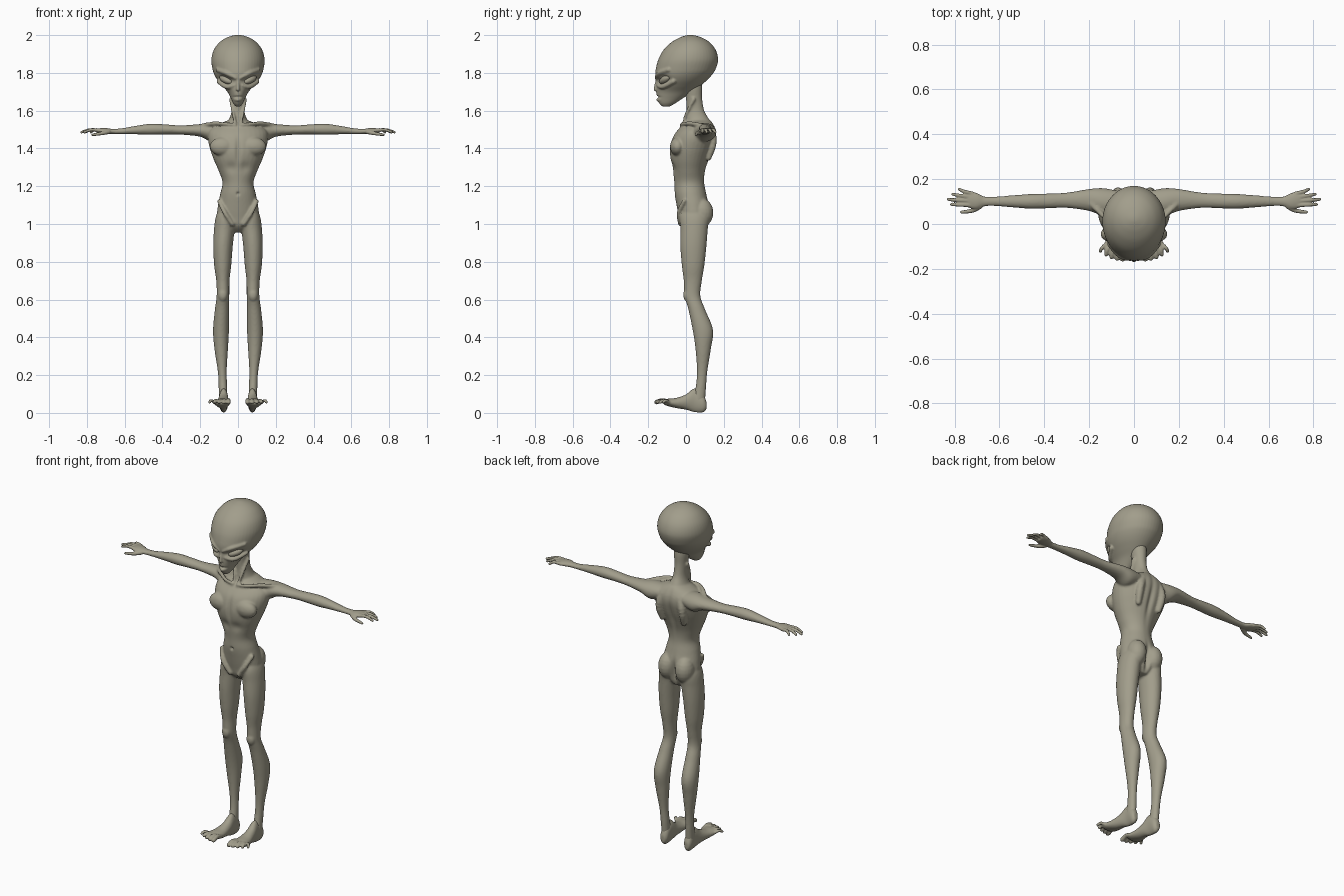
import bpy, bmesh, math
from mathutils import Vector, Matrix

skin = bpy.data.materials.new("grey olive skin")
skin.diffuse_color = (0.36, 0.34, 0.26, 1)


def spline(rows, steps=6):
    """Smooth Catmull-Rom interpolation through rows of numbers."""
    rows = [Vector(r) for r in rows]
    out = []
    for i in range(len(rows) - 1):
        a, b = rows[max(i - 1, 0)], rows[i]
        c, d = rows[i + 1], rows[min(i + 2, len(rows) - 1)]
        for k in range(steps):
            t = k / steps
            out.append(0.5 * (2 * b + (c - a) * t + (2 * a - 5 * b + 4 * c - d) * t * t
                              + (3 * b - a - 3 * c + d) * t ** 3))
    return out + [rows[-1]]


def skin_rings(bm, rings):
    loops = [[bm.verts.new(p) for p in ring] for ring in rings]
    n = len(loops[0])
    for r, s in zip(loops, loops[1:]):
        for i in range(n):
            bm.faces.new((r[i], r[(i + 1) % n], s[(i + 1) % n], s[i]))
    bm.faces.new(loops[0])
    bm.faces.new(loops[-1])


def loft(bm, axis, rows, n=32):
    """Rows are position on axis, then low/high limits on the two other axes."""
    ia = "xyz".index(axis)
    iu, iv = [i for i in range(3) if i != ia]
    rings = []
    for t, u0, u1, v0, v1 in spline(rows):
        ring = []
        for k in range(n):
            a = 2 * math.pi * k / n
            p = [0, 0, 0]
            p[ia] = t
            p[iu] = (u0 + u1) / 2 + (u1 - u0) / 2 * math.cos(a)
            p[iv] = (v0 + v1) / 2 + (v1 - v0) / 2 * math.sin(a)
            ring.append(p)
        rings.append(ring)
    skin_rings(bm, rings)


def centred(rows):
    return [(z, -w, w, y0, y1) for z, w, y0, y1 in rows]


def tube(bm, rows, n=12):
    """Rows are x, y, z, radius; the ends are rounded with balls."""
    pts = spline(rows, 5)
    rings = []
    for i, p in enumerate(pts):
        d = pts[min(i + 1, len(pts) - 1)].xyz - pts[max(i - 1, 0)].xyz
        q = d.to_track_quat('Z', 'Y')
        rings.append([p.xyz + q @ Vector((math.cos(k * 2 * math.pi / n) * p.w,
                      math.sin(k * 2 * math.pi / n) * p.w, 0)) for k in range(n)])
    skin_rings(bm, rings)
    for p in (pts[0], pts[-1]):
        ball(bm, p.xyz, (p.w,) * 3, 12)


def ball(bm, c, r, n=20, tilt=Matrix()):
    m = Matrix.Translation(c) @ tilt @ Matrix.Diagonal((*r, 1))
    bmesh.ops.create_uvsphere(bm, u_segments=n, v_segments=n // 2, radius=1, matrix=m)


def mirror(bm):
    g = bmesh.ops.duplicate(bm, geom=bm.verts[:] + bm.edges[:] + bm.faces[:])["geom"]
    for v in g:
        if isinstance(v, bmesh.types.BMVert):
            v.co.x *= -1


def finish(name, bm, voxel=0, smooth=2, dents=()):
    """Fuse the pieces, then press in dents given as centre, radii, y push."""
    bmesh.ops.recalc_face_normals(bm, faces=bm.faces[:])
    me = bpy.data.meshes.new(name)
    bm.to_mesh(me)
    bm.free()
    ob = bpy.data.objects.new(name, me)
    bpy.context.collection.objects.link(ob)
    if voxel:
        rm = ob.modifiers.new("fuse", 'REMESH')
        rm.mode, rm.voxel_size = 'VOXEL', voxel
        sm = ob.modifiers.new("soften", 'SMOOTH')
        sm.factor, sm.iterations = 0.5, smooth
        dg = bpy.context.evaluated_depsgraph_get()
        me = bpy.data.meshes.new_from_object(ob.evaluated_get(dg))
        ob.modifiers.clear()
        ob.data = me
    for v in me.vertices:
        p = Vector((abs(v.co.x), v.co.y, v.co.z))
        for c, r, push in dents:
            d = sum(((p[i] - c[i]) / r[i]) ** 2 for i in range(3))
            if d < 9:
                v.co.y += push * math.exp(-d)
    me.materials.clear()
    me.materials.append(skin)
    me.shade_smooth()
    return ob


# Body: legs and arms first, mirrored, then torso and neck
bm = bmesh.new()
loft(bm, 'z', [(1.10, .03, .09, 0, .08), (1.04, .012, .117, -.03, .12), (.97, .018, .127, -.03, .115),
               (.88, .028, .131, -.03, .108), (.78, .036, .126, -.022, .097), (.70, .045, .115, -.012, .084),
               (.62, .046, .113, -.008, .076), (.55, .048, .122, .012, .1), (.44, .048, .132, .035, .143),
               (.34, .053, .125, .05, .132), (.22, .06, .107, .058, .113), (.13, .057, .102, .05, .106),
               (.06, .056, .1, .03, .1)])
loft(bm, 'x', [(.08, .03, .15, 1.45, 1.532), (.14, .035, .16, 1.435, 1.535), (.2, .058, .156, 1.462, 1.529),
               (.3, .072, .14, 1.473, 1.522), (.38, .07, .136, 1.474, 1.527), (.46, .068, .134, 1.472, 1.531),
               (.54, .074, .128, 1.475, 1.52), (.62, .08, .122, 1.476, 1.506), (.68, .08, .122, 1.476, 1.504)])
ball(bm, (.08, .005, .625), (.025, .02, .035))                  # kneecap
ball(bm, (.055, .085, 1.06), (.052, .06, .075))                 # buttock
ball(bm, (.08, -.045, 1.41), (.07, .04, .05))                   # chest muscle
tube(bm, [(.015, -.025, 1.525, .009), (.07, -.015, 1.53, .009), (.13, .03, 1.532, .011), (.19, .09, 1.52, .012)])
tube(bm, [(.012, -.015, 1.525, .008), (.025, .0, 1.58, .008), (.038, .04, 1.66, .01)])   # neck tendon
tube(bm, [(.05, .135, 1.50, .018), (.075, .142, 1.43, .022), (.07, .12, 1.35, .015)])    # shoulder blade
tube(bm, [(.03, -.03, 1.0, .012), (.07, -.038, 1.06, .012), (.098, -.01, 1.12, .012)])   # hip bone
for i in range(4):                                              # ribs
    z, w = 1.40 - i * .035, .142 - i * .014
    tube(bm, [(w * .45, -.072 + i * .006, z - .015, .007), (w * .85, -.025, z - .005, .007), (w * .97, .03, z + .015, .007)])
mirror(bm)
loft(bm, 'z', centred([(.955, .03, .01, .09), (.99, .085, -.025, .11), (1.04, .11, -.038, .123),
                       (1.10, .106, -.05, .122), (1.16, .094, -.06, .108), (1.22, .082, -.062, .097),
                       (1.28, .102, -.07, .102), (1.34, .128, -.083, .122), (1.40, .149, -.086, .145),
                       (1.46, .16, -.07, .16), (1.50, .15, -.042, .158), (1.53, .10, -.012, .145),
                       (1.55, .05, .01, .13)]))
loft(bm, 'z', centred([(1.48, .08, .0, .14), (1.53, .065, .0, .138), (1.56, .045, .0, .12), (1.6, .034, .003, .097),
                       (1.66, .034, .0, .086), (1.72, .04, -.01, .086), (1.77, .04, -.01, .08)]))
finish("body", bm, .006, 4, [((0, .14, 1.03), (.013, .05, .07), -.028),
                             ((0, .14, 1.38), (.014, .04, .13), -.012),
                             ((0, -.09, 1.39), (.012, .04, .08), .01),
                             ((0, -.06, 1.16), (.007, .03, .008), .012),
                             ((.035, -.07, 1.3), (.03, .04, .03), .008)])

# Head: tapering skull with brows, cheekbones and nose
bm = bmesh.new()
tube(bm, [(.014, -.158, 1.772, .009), (.06, -.143, 1.797, .013), (.108, -.092, 1.817, .012)])
tube(bm, [(.022, -.148, 1.735, .010), (.06, -.122, 1.727, .013), (.1, -.068, 1.755, .014)])
mirror(bm)
loft(bm, 'z', centred([(1.622, .012, -.125, -.085), (1.64, .026, -.143, -.055), (1.67, .040, -.153, -.01),
                       (1.70, .056, -.157, .035), (1.73, .082, -.157, .075), (1.76, .107, -.16, .11),
                       (1.79, .125, -.163, .138), (1.82, .135, -.16, .157), (1.87, .141, -.147, .17),
                       (1.92, .129, -.12, .158), (1.96, .100, -.08, .128), (1.985, .064, -.038, .088),
                       (1.997, .03, -.005, .052), (2.001, .008, .014, .03)]), 48)
tube(bm, [(0, -.154, 1.765, .007), (0, -.16, 1.735, .008), (0, -.161, 1.712, .011)])
tube(bm, [(-.018, -.136, 1.658, .006), (0, -.15, 1.657, .008), (.018, -.136, 1.658, .006)])
finish("head", bm, .005, 3, [((.045, -.145, 1.757), (.026, .05, .016), .018),
                             ((.08, -.115, 1.772), (.026, .05, .018), .018),
                             ((0, -.15, 1.672), (.026, .03, .005), .010),
                             ((.006, -.165, 1.703), (.004, .02, .004), .007)])

# Eyes: slanted almond shapes set in the sockets
for side, s in (("left", 1), ("right", -1)):
    bm = bmesh.new()
    tilt = Matrix.Rotation(s * math.radians(38), 4, 'Z') @ Matrix.Rotation(-s * math.radians(22), 4, 'Y')
    ball(bm, (s * .064, -.112, 1.764), (.042, .022, .019), 32, tilt)
    finish(side + "_eye", bm)

# Hands: flat palm, four long fingers and a thumb
bm = bmesh.new()
loft(bm, 'x', [(.64, .082, .12, 1.477, 1.504), (.67, .078, .123, 1.477, 1.504), (.70, .068, .138, 1.479, 1.508),
               (.73, .07, .145, 1.481, 1.507), (.75, .08, .14, 1.484, 1.503)])
for y0, y1, x1 in ((.135, .155, .785), (.119, .133, .815), (.102, .11, .835), (.084, .087, .82)):
    tube(bm, [(.72, y0, 1.494, .010), ((.73 + x1) / 2, (y0 + y1) / 2, 1.499, .0085), (x1 - .006, y1, 1.486, .007)])
tube(bm, [(.685, .08, 1.488, .012), (.72, .06, 1.48, .010), (.77, .053, 1.472, .007)])
mirror(bm)
finish("hands", bm, .004, 2)

# Feet: heel, arch and five toes
bm = bmesh.new()
loft(bm, 'y', [(.108, .065, .09, .02, .06), (.09, .053, .1, .003, .1), (.045, .052, .1, .004, .13),
               (0, .048, .108, .017, .098), (-.05, .044, .12, .025, .08), (-.095, .04, .132, .036, .075),
               (-.118, .05, .13, .044, .07)])
for i in range(5):
    x, r = .05 + i * .019, .0125 - i * .001
    y = -.156 + i * i * .0022
    tube(bm, [(x, -.09, .056, r), (x + .004 * i, (y - .09) / 2, .066, r * .95), (x + .006 * i, y, .057, r)])
mirror(bm)
finish("feet", bm, .005, 2)
